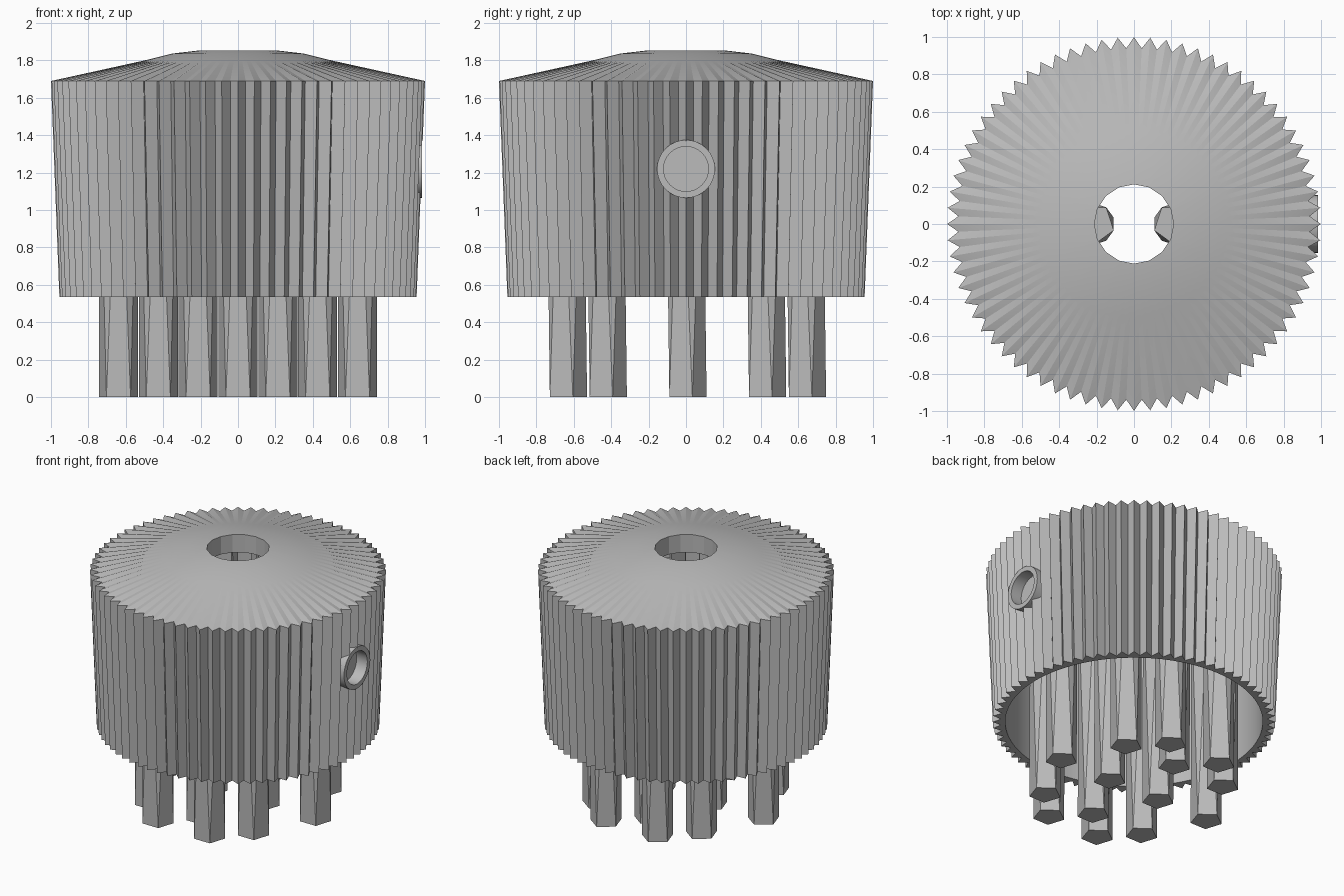
import bpy, bmesh, math

cube = bpy.data.objects.get("Cube")
if cube:
    bpy.data.objects.remove(cube, do_unlink=True)

grey = bpy.data.materials.new("plain_grey")
grey.use_nodes = True
GREY = (0.5, 0.5, 0.5, 1)
grey.diffuse_color = GREY
grey.node_tree.nodes["Principled BSDF"].inputs["Base Color"].default_value = GREY

TEETH = 72


def finish(bm, name, smooth=None):
    """Turn a bmesh into a named grey object."""
    bmesh.ops.recalc_face_normals(bm, faces=bm.faces)
    mesh = bpy.data.meshes.new(name)
    bm.to_mesh(mesh)
    bm.free()
    mesh.materials.append(grey)
    obj = bpy.data.objects.new(name, mesh)
    bpy.context.collection.objects.link(obj)
    if smooth:
        shade(obj, smooth)
    return obj


def shade(obj, degrees):
    bpy.ops.object.select_all(action='DESELECT')
    obj.select_set(True)
    bpy.context.view_layer.objects.active = obj
    bpy.ops.object.shade_smooth_by_angle(angle=math.radians(degrees))


def bridge(bm, a, b):
    n = len(a)
    for i in range(n):
        j = (i + 1) % n
        bm.faces.new((a[i], a[j], b[j], b[i]))


# Knurled hollow cap: rings of (radius, height, tooth depth, polygon sides)
profile = [
    (0.212, 1.72, 0, 16), (0.212, 1.853, 0, 16), (0.35, 1.837, 0, 0),
    (0.50, 1.80, 0, 0), (1.0, 1.69, 0.06, 0), (0.955, 0.535, 0.055, 0),
    (0.87, 0.535, 0, 0), (0.87, 1.60, 0, 0), (0.50, 1.68, 0, 0),
]
bm = bmesh.new()
rings = []
for radius, z, depth, sides in profile:
    ring = []
    for i in range(TEETH * 2):
        angle = math.pi * i / TEETH
        r = radius - depth * (i % 2)
        if sides:
            half = math.pi / sides
            r *= math.cos(half) / math.cos(angle % (2 * half) - half)
        ring.append(bm.verts.new((r * math.cos(angle), r * math.sin(angle), z)))
    rings.append(ring)
for k in range(len(rings)):
    bridge(bm, rings[k], rings[(k + 1) % len(rings)])
cap = finish(bm, "knurled_cap")

# Side port: recess cut in the wall, lined with a flat-faced ring
PORT_Z, PORT_R, BORE_R, PORT_FLOOR, PORT_FACE = 1.22, 0.155, 0.12, 0.89, 0.983


def port_circle(bm, radius, x, n=32):
    return [bm.verts.new((x, radius * math.cos(math.tau * i / n),
                          PORT_Z + radius * math.sin(math.tau * i / n)))
            for i in range(n)]


bm = bmesh.new()
inner, outer = port_circle(bm, 0.15, PORT_FLOOR), port_circle(bm, 0.15, 1.1)
bridge(bm, inner, outer)
bm.faces.new(inner)
bm.faces.new(outer)
cutter = finish(bm, "port_cutter")
cutter.hide_render = True
cut = cap.modifiers.new("port_recess", 'BOOLEAN')
cut.operation = 'DIFFERENCE'
cut.solver = 'EXACT'
cut.object = cutter
bpy.context.view_layer.objects.active = cap
bpy.ops.object.modifier_apply(modifier=cut.name)
bpy.data.objects.remove(cutter, do_unlink=True)
shade(cap, 15)

bm = bmesh.new()
port = [port_circle(bm, r, x) for r, x in (
    (PORT_R, PORT_FLOOR), (PORT_R, PORT_FACE),
    (BORE_R, PORT_FACE), (BORE_R, PORT_FLOOR + 0.005))]
for a, b in zip(port, port[1:]):
    bridge(bm, a, b)
bm.faces.new(port[0])
bm.faces.new(port[-1])
finish(bm, "side_port", 30)


# Five-sided pegs whose tops are turned by half a side
def peg(name, x, y, radius=0.11, top=1.68):
    bm = bmesh.new()

    def pentagon(start, z):
        angles = [math.radians(start + 72 * i) for i in range(5)]
        return [bm.verts.new((x + radius * math.cos(a), y + radius * math.sin(a), z))
                for a in angles]

    low, high = pentagon(90, 0), pentagon(126, top)
    for i in range(5):
        j = (i + 1) % 5
        bm.faces.new((low[i], low[j], high[i]))
        bm.faces.new((low[j], high[j], high[i]))
    bm.faces.new(low)
    bm.faces.new(high)
    finish(bm, name)


STEP = 0.213
spots = {(sx * i, sy * j)
         for i, j in ((1, 0), (3, 0), (0, 2), (2, 2), (1, 3))
         for sx in (-1, 1) for sy in (-1, 1)}
for number, (i, j) in enumerate(sorted(spots), 1):
    peg(f"peg_{number}", i * STEP, j * STEP)
